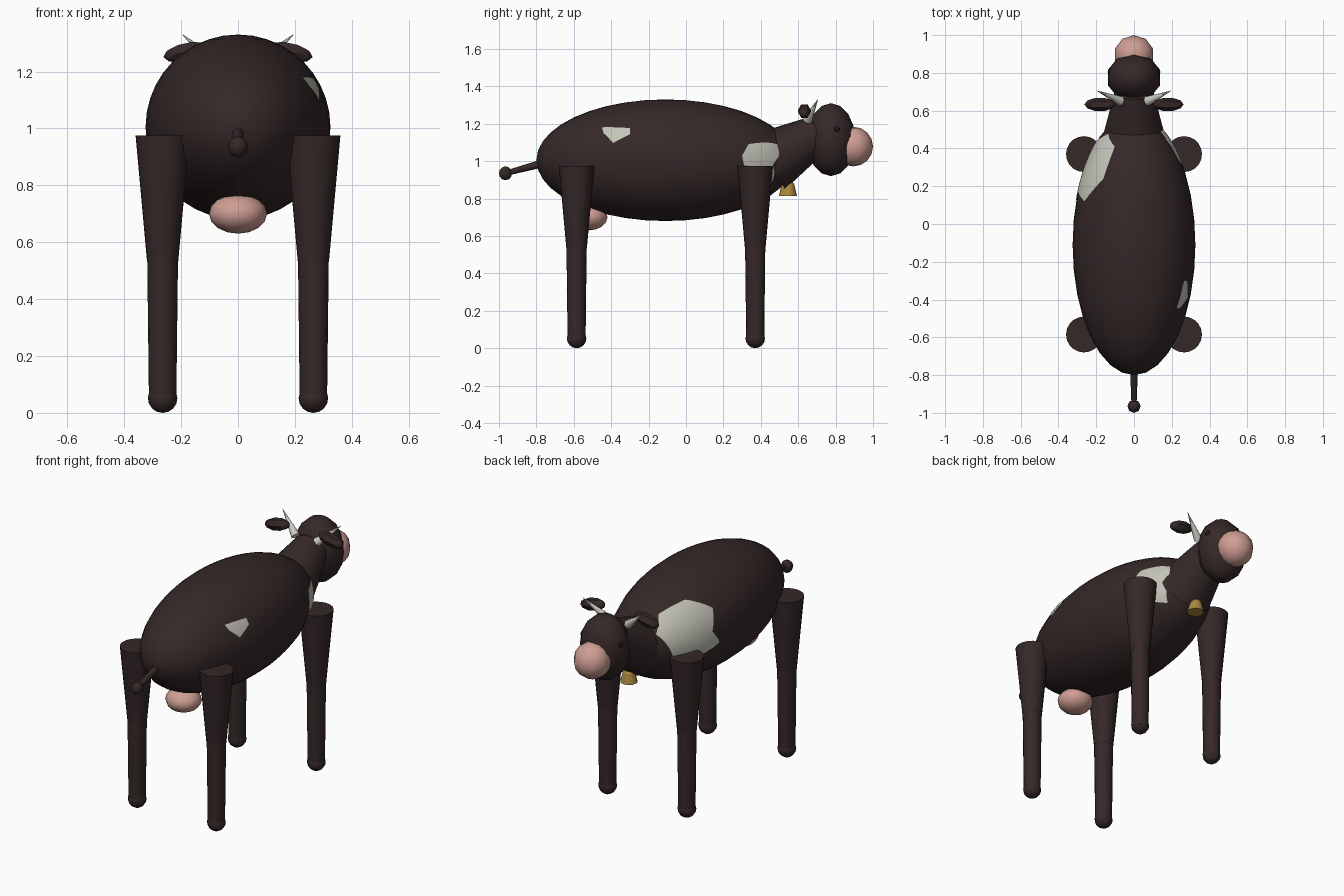
import bpy, bmesh
from math import radians, sin, cos, sqrt
from mathutils import Vector, Matrix

if "Cube" in bpy.data.objects:
    bpy.data.objects.remove(bpy.data.objects["Cube"], do_unlink=True)


def material(name, rgb):
    m = bpy.data.materials.new(name)
    m.use_nodes = True
    m.diffuse_color = (*rgb, 1)
    node = next(n for n in m.node_tree.nodes if n.type == 'BSDF_PRINCIPLED')
    node.inputs["Base Color"].default_value = (*rgb, 1)
    return m


HIDE = material("dark brown hide", (0.036, 0.021, 0.021))
PATCH = material("pale patch", (0.55, 0.55, 0.48))
PINK = material("pink skin", (0.62, 0.34, 0.29))
HORN = material("horn", (0.6, 0.6, 0.55))
GOLD = material("bell gold", (0.4, 0.25, 0.05))
EYE = material("eye black", (0.012, 0.008, 0.008))


def finish(bm, name, mat, angle=50):
    mesh = bpy.data.meshes.new(name)
    bm.to_mesh(mesh)
    bm.free()
    mesh.materials.append(mat)
    obj = bpy.data.objects.new(name, mesh)
    bpy.context.collection.objects.link(obj)
    bpy.ops.object.select_all(action='DESELECT')
    obj.select_set(True)
    bpy.context.view_layer.objects.active = obj
    bpy.ops.object.shade_smooth_by_angle(angle=radians(angle))
    return obj


def ball(name, mat, centre, radii, segs=12, rings=8, turn=Matrix()):
    bm = bmesh.new()
    bmesh.ops.create_uvsphere(bm, u_segments=segs, v_segments=rings, radius=1)
    bm.transform(Matrix.Translation(centre) @ turn @ Matrix.Diagonal((*radii, 1)))
    return finish(bm, name, mat)


def cone(name, mat, start, end, r1, r2, segs=16):
    a, b = Vector(start), Vector(end)
    bm = bmesh.new()
    bmesh.ops.create_cone(bm, cap_ends=True, segments=segs, radius1=r1,
                          radius2=r2, depth=(b - a).length)
    turn = (b - a).to_track_quat('Z', 'Y').to_matrix().to_4x4()
    bm.transform(Matrix.Translation((a + b) / 2) @ turn)
    return finish(bm, name, mat)


# Barrel body, with its poles at the chest and rump
BODY = Vector((0, -0.11, 1.005))
GIRTH, LENGTH = 0.325, 0.69
ball("body", HIDE, BODY, (GIRTH, LENGTH, GIRTH), 32, 20)


def body_patch(name, side, outline):
    """Thin plate on the body; outline is (y, degrees above the flank)."""
    bm = bmesh.new()
    bm.faces.new([bm.verts.new((y, radians(a) * 0.3, 0)) for y, a in outline])
    bmesh.ops.triangulate(bm, faces=bm.faces[:])
    for _ in range(2):
        bmesh.ops.subdivide_edges(bm, edges=bm.edges[:], cuts=2, use_grid_fill=True)
    for v in bm.verts:
        y, a = v.co.x, v.co.y / 0.3
        r = GIRTH * sqrt(1 - ((y - BODY.y) / LENGTH) ** 2) + 0.003
        v.co = (side * r * cos(a), y, BODY.z + r * sin(a))
    bm.normal_update()
    for f in bm.faces:
        if f.normal.dot(f.calc_center_median() - BODY) < 0:
            f.normal_flip()
    finish(bm, name, PATCH)


body_patch("right_shoulder_patch", -1,
           [(0.48, 38), (0.41, 62), (0.36, 60), (0.24, 55), (0.12, 32),
            (0.17, 9), (0.115, -6), (0.262, -17), (0.42, -10)])
body_patch("left_shoulder_patch", 1,
           [(0.335, 20), (0.49, 32), (0.50, 9), (0.465, -8), (0.475, -26),
            (0.455, -46), (0.39, -32), (0.36, -8), (0.31, -6), (0.30, 5)])
body_patch("left_rump_patch", 1,
           [(-0.45, 38), (-0.30, 33), (-0.30, 26), (-0.39, 18), (-0.44, 30)])

# Legs: tapered thigh, knee ball, shin and round hoof
for end, y in (("front", 0.37), ("rear", -0.585)):
    for side, s in (("left", 1), ("right", -1)):
        x = s * 0.265
        tag = f"{end}_{side}_"
        cone(tag + "thigh", HIDE, (x, y, 0.535), (x, y, 0.975), 0.055, 0.095, 20)
        ball(tag + "knee", HIDE, (x, y, 0.535), (0.055, 0.055, 0.055))
        cone(tag + "shin", HIDE, (x, y, 0.035), (x, y, 0.535), 0.048, 0.054)
        ball(tag + "hoof", HIDE, (x, y, 0.052), (0.052, 0.052, 0.052))

# Udder
ball("udder", PINK, (0, -0.52, 0.70), (0.102, 0.1, 0.07))

# Tail with a tuft
cone("tail", HIDE, (0, -0.76, 0.99), (0, -0.965, 0.935), 0.022, 0.014, 10)
ball("tail_tuft", HIDE, (0, -0.965, 0.935), (0.035, 0.035, 0.037), 8, 6)

# Neck, head and muzzle
cone("neck", HIDE, (0, 0.445, 0.997), (0, 0.71, 1.15), 0.17, 0.1, 20)
ball("head", HIDE, (0, 0.775, 1.115), (0.146, 0.13, 0.195), 10, 8)
ball("muzzle", PINK, (0, 0.895, 1.078), (0.106, 0.105, 0.106), 10, 8)

# Eyes, ears and horns
for side, s in (("left", 1), ("right", -1)):
    ball(side + "_eye", EYE, (s * 0.122, 0.805, 1.17), (0.018, 0.018, 0.018), 8, 6)
    tilt = Matrix.Rotation(radians(s * 12), 4, 'Y') @ Matrix.Rotation(radians(90), 4, 'Y')
    ball(side + "_ear", HIDE, (s * 0.18, 0.633, 1.268), (0.038, 0.036, 0.084), 6, 5, tilt)
    cone(side + "_horn", HORN, (s * 0.07, 0.65, 1.22), (s * 0.195, 0.705, 1.33),
         0.026, 0.001, 8)

# Bell under the neck
cone("bell", GOLD, (0, 0.545, 0.815), (0, 0.545, 0.875), 0.048, 0.034, 12)
cone("bell_crown", GOLD, (0, 0.545, 0.875), (0, 0.545, 0.89), 0.034, 0.024, 12)
